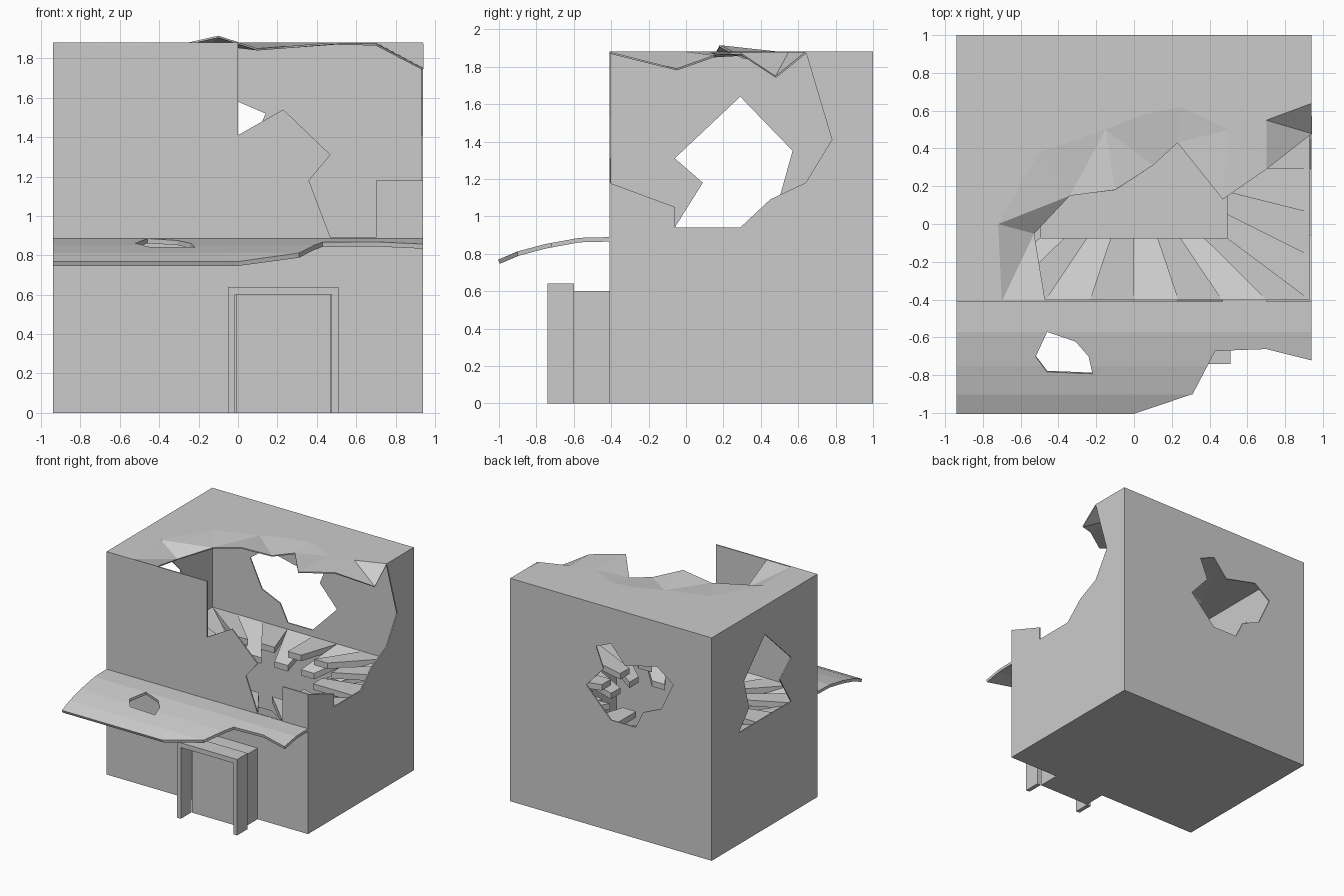
import bpy, bmesh
from mathutils import Vector

if "Cube" in bpy.data.objects:
    bpy.data.objects.remove(bpy.data.objects["Cube"])

T = 0.01  # wall thickness


def finish(name, bm, thick=0.0, offset=0.0):
    bmesh.ops.recalc_face_normals(bm, faces=bm.faces[:])
    me = bpy.data.meshes.new(name)
    bm.to_mesh(me)
    bm.free()
    ob = bpy.data.objects.new(name, me)
    bpy.context.collection.objects.link(ob)
    if thick:
        m = ob.modifiers.new("thickness", 'SOLIDIFY')
        m.thickness, m.offset = thick, offset
    return ob


def sheet(name, outline, place, hole=None, thick=T, cuts=()):
    """Fill a flat outline (with an optional hole), map it into space, thicken it."""
    bm = bmesh.new()
    for loop in (outline, hole or []):
        vs = [bm.verts.new((a, b, 0)) for a, b in loop]
        for i in range(len(vs)):
            bm.edges.new((vs[i - 1], vs[i]))
    bmesh.ops.triangle_fill(bm, use_beauty=True, use_dissolve=False,
                            edges=bm.edges[:], normal=(0, 0, 1))
    for c in cuts:
        bmesh.ops.bisect_plane(bm, geom=bm.verts[:] + bm.edges[:] + bm.faces[:],
                               plane_co=(0, c, 0), plane_no=(0, 1, 0))
    for v in bm.verts:
        v.co = Vector(place(v.co.x, v.co.y))
    return finish(name, bm, thick)


def prism(name, top, drop):
    """Solid with the given top face, extruded straight down."""
    bm = bmesh.new()
    f = bm.faces.new([bm.verts.new(p) for p in top])
    g = bmesh.ops.extrude_face_region(bm, geom=[f], use_keep_orig=True)['geom']
    for v in g:
        if isinstance(v, bmesh.types.BMVert):
            v.co.z -= drop
    return finish(name, bm)


# broken outer walls
h = T / 2
sheet("front_wall",
      [(-.94, 0), (.94, 0), (.94, 1.18), (.7, 1.18), (.7, .89), (.47, .89), (.36, 1.18),
       (.47, 1.31), (.23, 1.54), (0, 1.41), (0, 1.88), (-.94, 1.88)],
      lambda a, b: (a, -.41 + h, b))
sheet("right_wall",
      [(-.41, 0), (1, 0), (1, 1.88), (.64, 1.88), (.78, 1.41), (.64, 1.18), (.45, 1.09),
       (.29, .94), (-.06, .94), (-.06, 1.05), (-.41, 1.18)],
      lambda a, b: (.94 - h, a, b))
sheet("left_wall", [(-.41, 0), (1, 0), (1, 1.88), (-.41, 1.88)],
      lambda a, b: (-.94 + h, a, b),
      hole=[(.29, 1.64), (-.06, 1.31), (.09, 1.18), (-.06, .94), (.64, .94), (.5, 1.1), (.57, 1.35)])
sheet("back_wall", [(-.94, 0), (.94, 0), (.94, 1.88), (-.94, 1.88)],
      lambda a, b: (a, 1 - h, b),
      hole=[(.14, 1.52), (0, 1.58), (-.13, 1.43), (-.43, 1.5), (-.58, 1.39), (-.47, 1.155),
            (-.3, 1.08), (-.23, .935), (0, .935), (.23, 1.17), (.07, 1.35)])
sheet("ground_floor", [(-.94, -.41), (.94, -.41), (.94, 1), (-.94, 1)],
      lambda a, b: (a, b, h))

# roof: bent torn edge joined to a flat remainder
edge = [(-.47, -.41, 1.88), (-.53, -.05, 1.79), (-.34, .15, 1.86), (-.1, .18, 1.915),
        (.1, .31, 1.85), (.23, .43, 1.86), (.47, .13, 1.88), (.7, .29, 1.875), (.94, .48, 1.75)]
flat = [(-.7, -.41), (-.72, 0), (-.5, .38), (-.15, .5), (.05, .58), (.25, .62),
        (.5, .5), (.7, .55), (.94, .64)]
bm = bmesh.new()
ev = [bm.verts.new((x, y, z - h)) for x, y, z in edge]
fv = [bm.verts.new((x, y, 1.88 - h)) for x, y in flat]
corners = [bm.verts.new((x, y, 1.88 - h)) for x, y in ((.94, 1), (-.94, 1), (-.94, -.41))]
for i in range(len(ev) - 1):
    bm.faces.new((ev[i], ev[i + 1], fv[i + 1], fv[i]))
bm.faces.new(fv + corners)
bmesh.ops.triangulate(bm, faces=bm.faces[:])
finish("torn_roof", bm, T)

# upper floor: ring of boards around a hole, every other one sagging
CY, NX, NY, Z = .295, 8, 6, .88
ring = [(-.93 + 1.86 * i / NX, -.40) for i in range(NX)]
ring += [(.93, -.40 + 1.39 * i / NY) for i in range(NY)]
ring += [(.93 - 1.86 * i / NX, .99) for i in range(NX)]
ring += [(-.93, .99 - 1.39 * i / NY) for i in range(NY)]
for i, a in enumerate(ring):
    b = ring[(i + 1) % len(ring)]
    zi = Z - (.12 if i % 2 == 0 else 0)
    inner = [(p[0] * .53, CY + (p[1] - CY) * .53, zi) for p in (b, a)]
    prism(f"floor_board_{i}", [(*a, Z), (*b, Z)] + inner, .05)

# drooping awning with a hole
PROF = [(-1, .757), (-.9, .8), (-.75, .84), (-.57, .873), (-.41, .877)]


def droop(x, y):
    for (y0, z0), (y1, z1) in zip(PROF, PROF[1:]):
        if y <= y1 + 1e-6:
            return (x, y, z0 + (z1 - z0) * (y - y0) / (y1 - y0))
    return (x, y, PROF[-1][1])


sheet("awning",
      [(-.94, -.41), (-.94, -1), (0, -1), (.31, -.9), (.43, -.67), (.7, -.66), (.94, -.72), (.94, -.41)],
      droop, thick=.024, cuts=[p[0] for p in PROF[1:-1]],
      hole=[(-.46, -.57), (-.31, -.62), (-.24, -.7), (-.22, -.79), (-.46, -.78), (-.52, -.7)])

# doorway block and its projecting frame
prism("door_block", [(-.01, -.6, .6), (.47, -.6, .6), (.47, -.41, .6), (-.01, -.41, .6)], .6)
sheet("door_frame",
      [(-.05, 0), (-.05, .64), (.51, .64), (.51, 0), (.475, 0), (.475, .6), (-.015, .6), (-.015, 0)],
      lambda a, b: (a, -.67, b), thick=.14)
